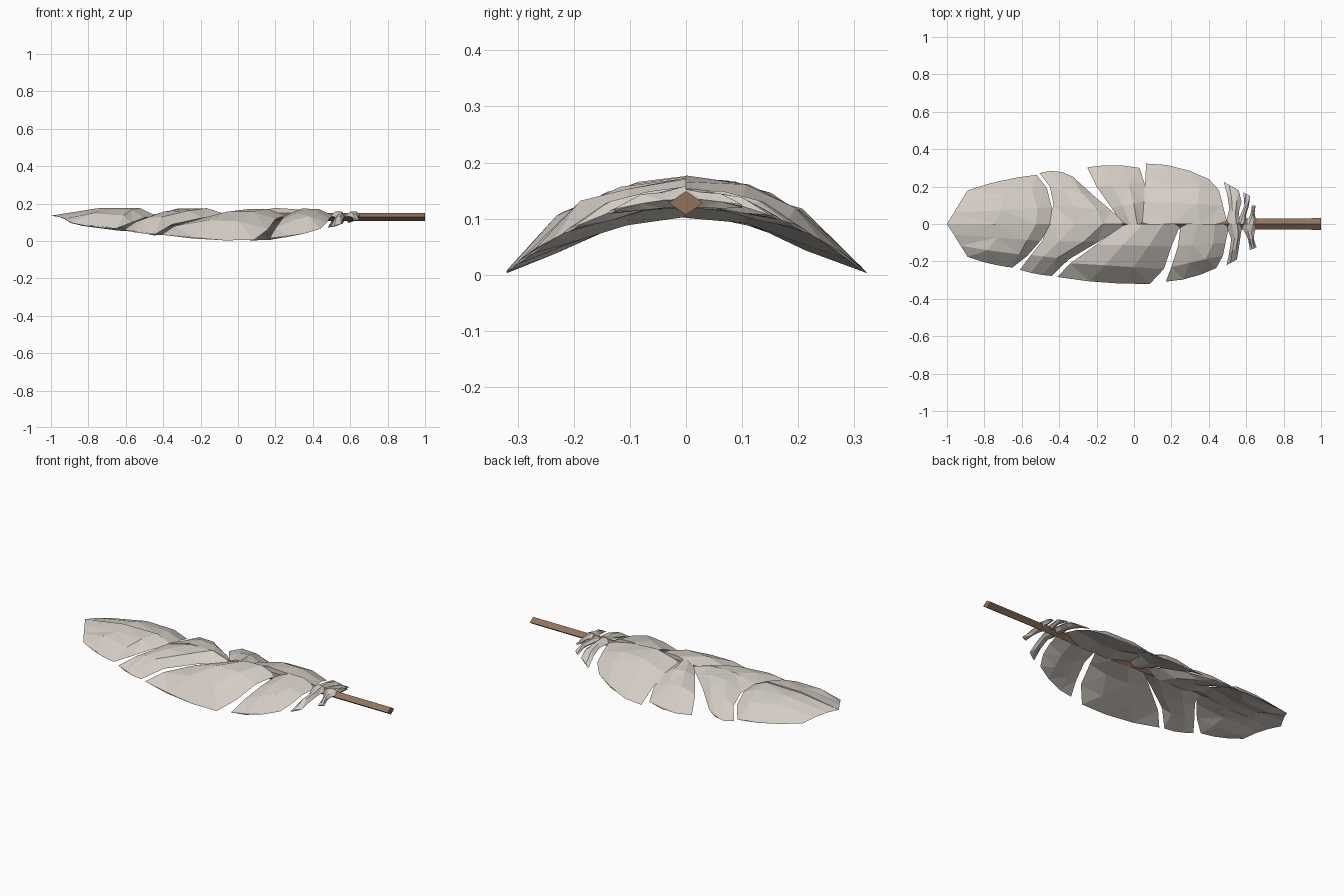
import bpy, bmesh, random
from mathutils import Vector

if "Cube" in bpy.data.objects:
    bpy.data.objects.remove(bpy.data.objects["Cube"])

random.seed(4)


def material(name, rgb):
    m = bpy.data.materials.new(name)
    m.diffuse_color = (*rgb, 1)
    m.use_nodes = True
    m.node_tree.nodes["Principled BSDF"].inputs["Base Color"].default_value = m.diffuse_color
    return m


vane_mat = material("pale grey vane", (0.66, 0.61, 0.56))
shaft_mat = material("brown shaft", (0.28, 0.17, 0.11))


def loft(name, rings, mat):
    """Skin a list of equally long closed rings and cap both ends."""
    bm = bmesh.new()
    vs = [[bm.verts.new(p) for p in r] for r in rings]
    n = len(rings[0])
    for a, b in zip(vs, vs[1:]):
        for i in range(n):
            j = (i + 1) % n
            bm.faces.new((a[i], a[j], b[j], b[i]))
    bm.faces.new(vs[0])
    bm.faces.new(vs[-1])
    bmesh.ops.triangulate(bm, faces=bm.faces[:])
    bmesh.ops.recalc_face_normals(bm, faces=bm.faces[:])
    me = bpy.data.meshes.new(name)
    bm.to_mesh(me)
    bm.free()
    me.materials.append(mat)
    ob = bpy.data.objects.new(name, me)
    bpy.context.collection.objects.link(ob)
    return ob


def arch(y):
    return 0.135 - 1.27 * y * y


def barb(name, side, front, rear, bulge=0.0, ridge=(0.35, 0.7)):
    """Faceted lens-shaped lobe between a tip-side and a quill-side edge."""
    rings = []
    last = len(front) - 1
    # (position across, thickness: + above, - below)
    section = [(0, 0), (ridge[0], 1), (ridge[1], 1), (1, 0),
               (0.68, -1), (0.32, -1)]
    for k, (f, r) in enumerate(zip(front, rear)):
        f, r = Vector(f), Vector(r)
        width = (r - f).length
        h = min(0.038, 0.012 + 0.1 * width)
        ring = []
        for u, t in section:
            p = f.lerp(r, u)
            y = p.y
            if k == last:
                y += bulge * 4 * u * (1 - u)
                dz = 0.003 * t
            else:
                jit = random.uniform(0.8, 1.12)
                dz = t * h * jit * (1.0 if t > 0 else 0.8)
                if t and k:
                    p.x += random.uniform(-0.06, 0.06) * width
            ring.append((p.x, side * y, max(0, arch(y) + dz)))
        rings.append(ring)
    return loft(name, rings, vane_mat)


# Lobes on the +y side, tip to quill: tip-side edge, quill-side edge
left = [
    ([(-1, 0), (-.963, .06), (-.927, .12), (-.89, .18)],
     [(-.44, 0), (-.44, .09), (-.465, .19), (-.52, .262)], .012, (.45, .85)),
    ([(-.47, 0), (-.43, .1), (-.45, .2), (-.505, .272)],
     [(-.04, 0), (-.12, .07), (-.22, .155), (-.33, .255)], .02, (.35, .7)),
    ([(-.06, 0), (-.12, .085), (-.2, .2), (-.25, .303)],
     [(.05, 0), (.055, .12), (.055, .22), (.03, .3)], .013, (.35, .7)),
    ([(.03, 0), (.05, .12), (.06, .23), (.065, .323)],
     [(.5, 0), (.475, .1), (.455, .18), (.4, .24)], .022, (.35, .7)),
    ([(.49, 0), (.51, .08), (.5, .15), (.48, .225)],
     [(.57, 0), (.56, .06), (.575, .12), (.56, .18)], 0, (.35, .7)),
    ([(.55, 0), (.57, .05), (.59, .1), (.585, .17)],
     [(.6, 0), (.6, .05), (.615, .1), (.62, .15)], 0, (.35, .7)),
    ([(.59, 0), (.615, .03), (.625, .06), (.63, .1)],
     [(.66, 0), (.65, .03), (.645, .06), (.65, .1)], 0, (.35, .7)),
]
# Lobes on the -y side
right = [
    ([(-1, 0), (-.963, .058), (-.927, .116), (-.89, .175)],
     [(-.44, 0), (-.5, .09), (-.57, .17), (-.65, .233)], .008, (.45, .85)),
    ([(-.46, 0), (-.49, .09), (-.55, .165), (-.61, .245)],
     [(-.04, 0), (-.19, .095), (-.35, .19), (-.44, .278)], .005, (.35, .7)),
    ([(-.06, 0), (-.2, .11), (-.34, .21), (-.41, .283)],
     [(.25, 0), (.2, .12), (.16, .24), (.085, .32)], .012, (.35, .7)),
    ([(.25, 0), (.235, .12), (.2, .23), (.17, .308)],
     [(.51, 0), (.49, .1), (.475, .17), (.44, .235)], .015, (.35, .7)),
    ([(.49, 0), (.52, .08), (.51, .15), (.495, .22)],
     [(.58, 0), (.57, .06), (.56, .13), (.55, .19)], 0, (.35, .7)),
    ([(.57, 0), (.59, .04), (.61, .08), (.62, .14)],
     [(.66, 0), (.645, .04), (.64, .08), (.655, .125)], 0, (.35, .7)),
]
for label, side, lobes in (("left", 1, left), ("right", -1, right)):
    for i, (f, r, b, ridge) in enumerate(lobes, 1):
        barb(f"{label}_barb_{i}", side, f, r, b, ridge)

# Diamond-section quill shaft, tapering inside the vane
rings = []
for x, hy, hz in ((1, .031, .021), (.6, .029, .021), (.1, .022, .02), (-.5, .006, .006)):
    z = .128
    rings.append([(x, -hy, z), (x, 0, z + hz), (x, hy, z), (x, 0, z - hz)])
loft("quill_shaft", rings, shaft_mat)
